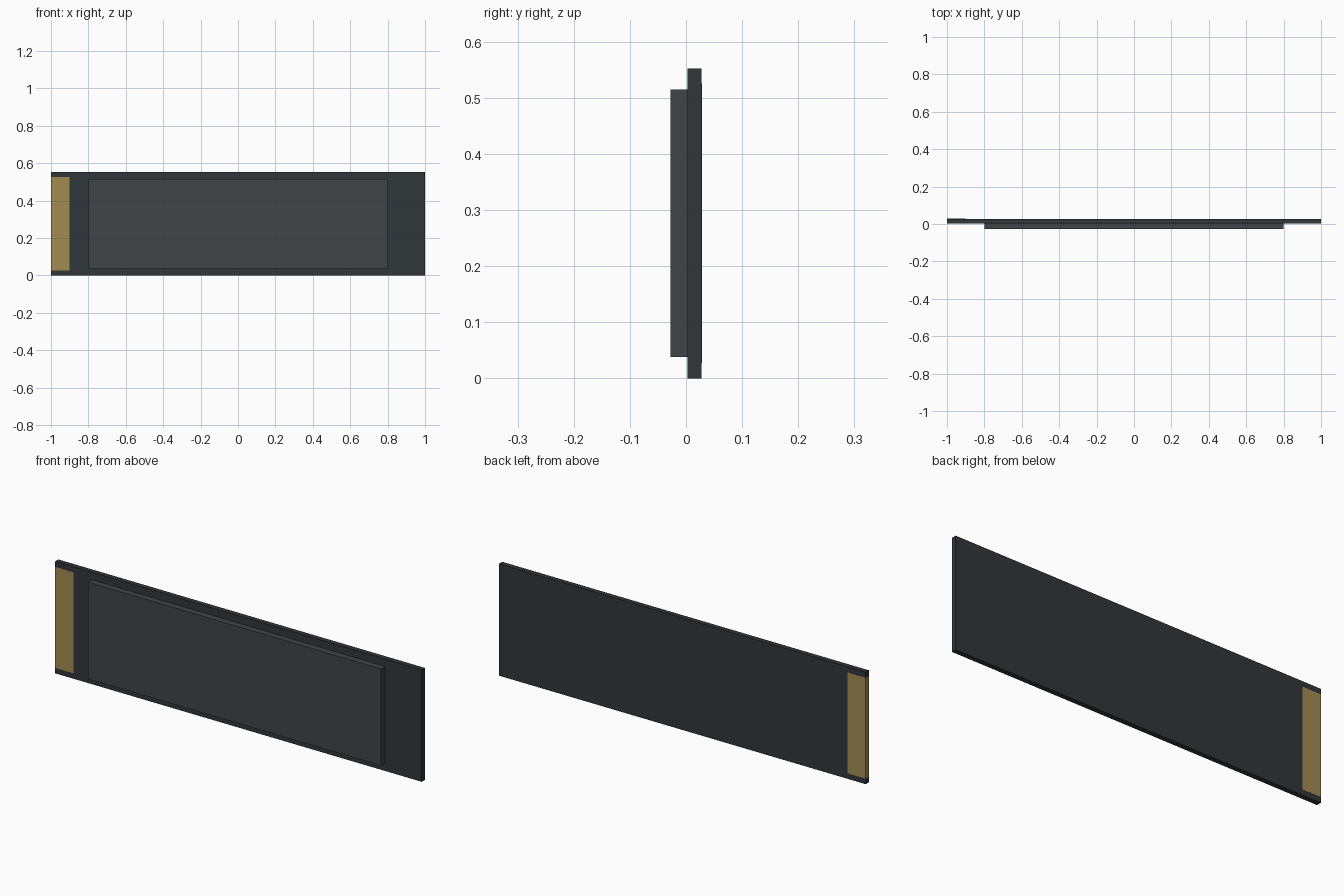
import bpy

if "Cube" in bpy.data.objects:
    bpy.data.objects.remove(bpy.data.objects["Cube"])


def material(name, rgb):
    mat = bpy.data.materials.new(name)
    mat.diffuse_color = (*rgb, 1.0)
    mat.use_nodes = True
    mat.node_tree.nodes["Principled BSDF"].inputs["Base Color"].default_value = mat.diffuse_color
    return mat


def box(name, x, y, z, mat):
    """Box from (min, max) ranges along each axis."""
    bpy.ops.mesh.primitive_cube_add(size=1)
    ob = bpy.context.object
    ob.name = name
    for v in ob.data.vertices:
        for i, (lo, hi) in enumerate((x, y, z)):
            v.co[i] = hi if v.co[i] > 0 else lo
    ob.data.materials.append(mat)
    return ob


slate = material("slate", (0.03, 0.037, 0.042))
charcoal = material("charcoal", (0.055, 0.057, 0.064))
brass = material("brass", (0.36, 0.26, 0.085))

# Thin upright backing board
box("back_board", (-0.9996, 1.0), (0.003, 0.028), (0.0, 0.552), slate)

# Raised panel on the front face
box("front_panel", (-0.8, 0.8), (-0.028, 0.003), (0.038, 0.515), charcoal)

# Brass inlay wrapping the left end, almost flush with the board
box("end_inlay", (-1.0, -0.9), (0.0026, 0.0284), (0.027, 0.525), brass)
